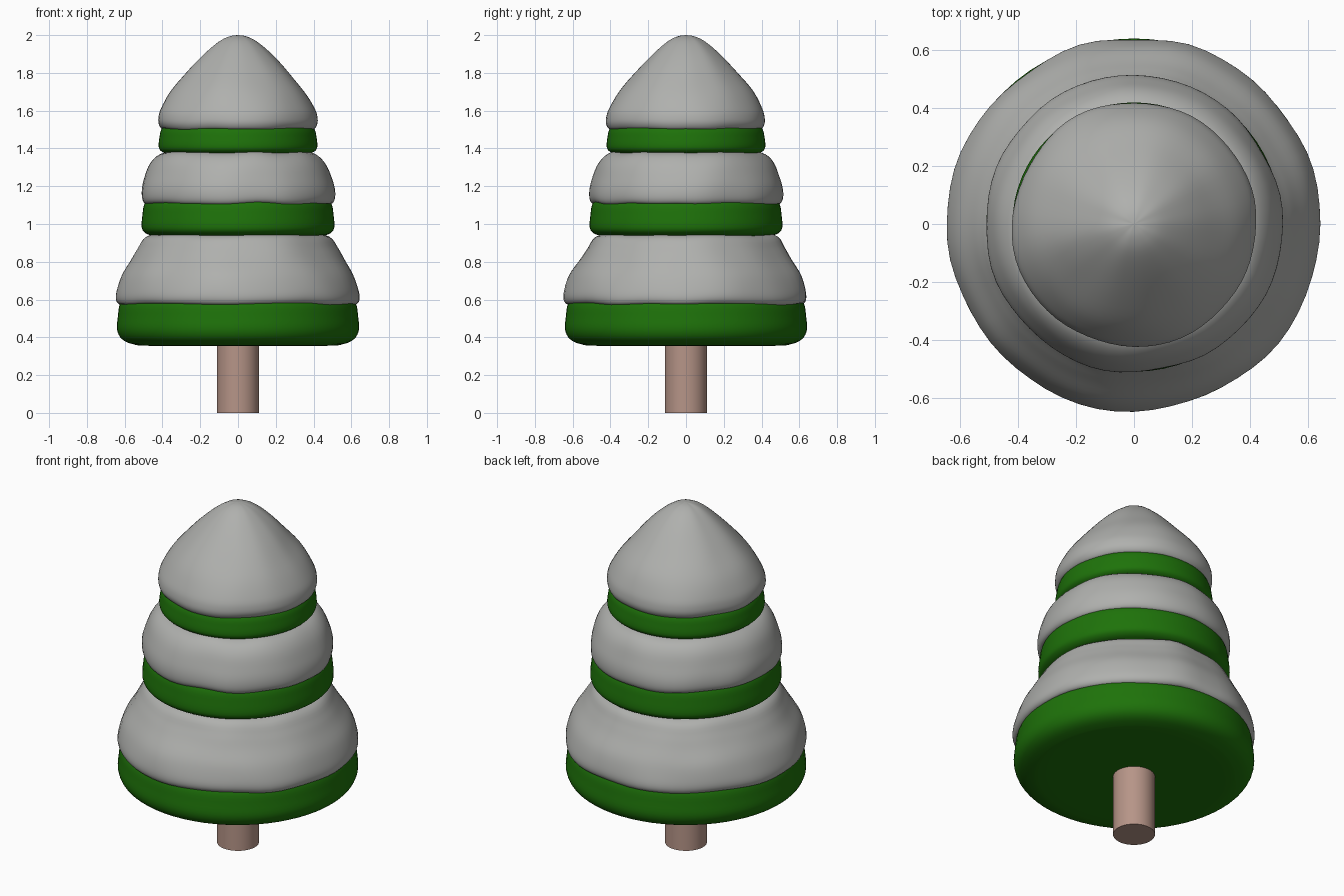
import bpy, bmesh, math
from mathutils import Vector, noise

if "Cube" in bpy.data.objects:
    bpy.data.objects.remove(bpy.data.objects["Cube"])


def material(name, rgb):
    m = bpy.data.materials.new(name)
    m.use_nodes = True
    m.diffuse_color = (*rgb, 1)
    m.node_tree.nodes["Principled BSDF"].inputs["Base Color"].default_value = (*rgb, 1)
    return m


snow_grey = material("snow_grey", (0.43, 0.435, 0.42))
leaf_green = material("leaf_green", (0.013, 0.17, 0.003))
bark_brown = material("bark_brown", (0.47, 0.3, 0.245))


def smooth_path(points, steps=4):
    """Catmull-Rom curve through (radius, height) points."""
    p = [Vector(q) for q in points]
    p = [p[0]] + p + [p[-1]]
    out = []
    for a, b, c, d in zip(p, p[1:], p[2:], p[3:]):
        for i in range(steps):
            t = i / steps
            out.append(0.5 * (2 * b + (c - a) * t + (2 * a - 5 * b + 4 * c - d) * t * t
                              + (3 * b - a - 3 * c + d) * t ** 3))
    return out + [p[-1]]


def lathe(name, path, mat, segments=64, lump=0, seed=0, angle=50):
    """Revolve a path running upwards on the outside; lump adds soft unevenness."""
    bm = bmesh.new()
    rings = []
    for r, z in path:
        ring = []
        for i in range(segments if r > 1e-4 else 1):
            a = math.tau * i / segments
            co = Vector((r * math.cos(a), r * math.sin(a), z))
            if lump:
                n = noise.noise(co * 4 + Vector((seed, seed, seed)))
                wave = noise.noise(Vector((math.cos(a) * 2, math.sin(a) * 2, seed)))
                fade = min(1, r * 4)
                co.x += math.cos(a) * n * lump * fade
                co.y += math.sin(a) * n * lump * fade
                co.z += wave * lump * fade
            ring.append(bm.verts.new(co))
        rings.append(ring)
    for lo, hi in zip(rings, rings[1:]):
        for i in range(segments):
            j = (i + 1) % segments
            quad = [lo[i % len(lo)], lo[j % len(lo)], hi[j % len(hi)], hi[i % len(hi)]]
            bm.faces.new(list(dict.fromkeys(quad)))
    mesh = bpy.data.meshes.new(name)
    bm.to_mesh(mesh)
    bm.free()
    mesh.materials.append(mat)
    obj = bpy.data.objects.new(name, mesh)
    bpy.context.collection.objects.link(obj)
    bpy.ops.object.select_all(action="DESELECT")
    obj.select_set(True)
    bpy.context.view_layer.objects.active = obj
    bpy.ops.object.shade_smooth_by_angle(angle=math.radians(angle))


# Trunk
lathe("trunk", [(0, 0), (0.112, 0), (0.112, 0.42), (0, 0.42)], bark_brown, 32, angle=30)


# Green foliage tiers: flat underside, rounded rim, wall leaning inwards
def foliage(name, radius, bottom, top, rim):
    path = [(0, bottom), (radius - 2.2 * rim, bottom), (radius - rim, bottom + 0.1 * rim),
            (radius - 0.3 * rim, bottom + 0.42 * rim), (radius, bottom + rim),
            (radius - 0.004, (bottom + rim + top) / 2), (radius - 0.016, top),
            (radius - 0.06, top + 0.06)]
    lathe(name, smooth_path(path) + [Vector((0, top + 0.06))], leaf_green)


foliage("lower_foliage", 0.64, 0.355, 0.58, 0.085)
foliage("middle_foliage", 0.51, 0.935, 1.11, 0.05)
foliage("upper_foliage", 0.42, 1.37, 1.505, 0.04)

# Lumpy snow caps, each with a rolled lower lip
lower = [(0.58, 0.59), (0.622, 0.575), (0.644, 0.60), (0.641, 0.65), (0.613, 0.73),
         (0.562, 0.81), (0.526, 0.87), (0.485, 0.93), (0.4, 0.955)]
middle = [(0.45, 1.12), (0.49, 1.107), (0.51, 1.13), (0.512, 1.18), (0.498, 1.24),
          (0.466, 1.32), (0.415, 1.37), (0.33, 1.39)]
upper = [(0.36, 1.515), (0.397, 1.502), (0.417, 1.525), (0.42, 1.56), (0.406, 1.61),
         (0.355, 1.70), (0.27, 1.80), (0.175, 1.90), (0.1, 1.965), (0.045, 1.993), (0, 2)]
lathe("lower_snow", smooth_path(lower), snow_grey, lump=0.013, seed=3)
lathe("middle_snow", smooth_path(middle), snow_grey, lump=0.011, seed=7)
lathe("upper_snow", smooth_path(upper), snow_grey, lump=0.011, seed=12)
